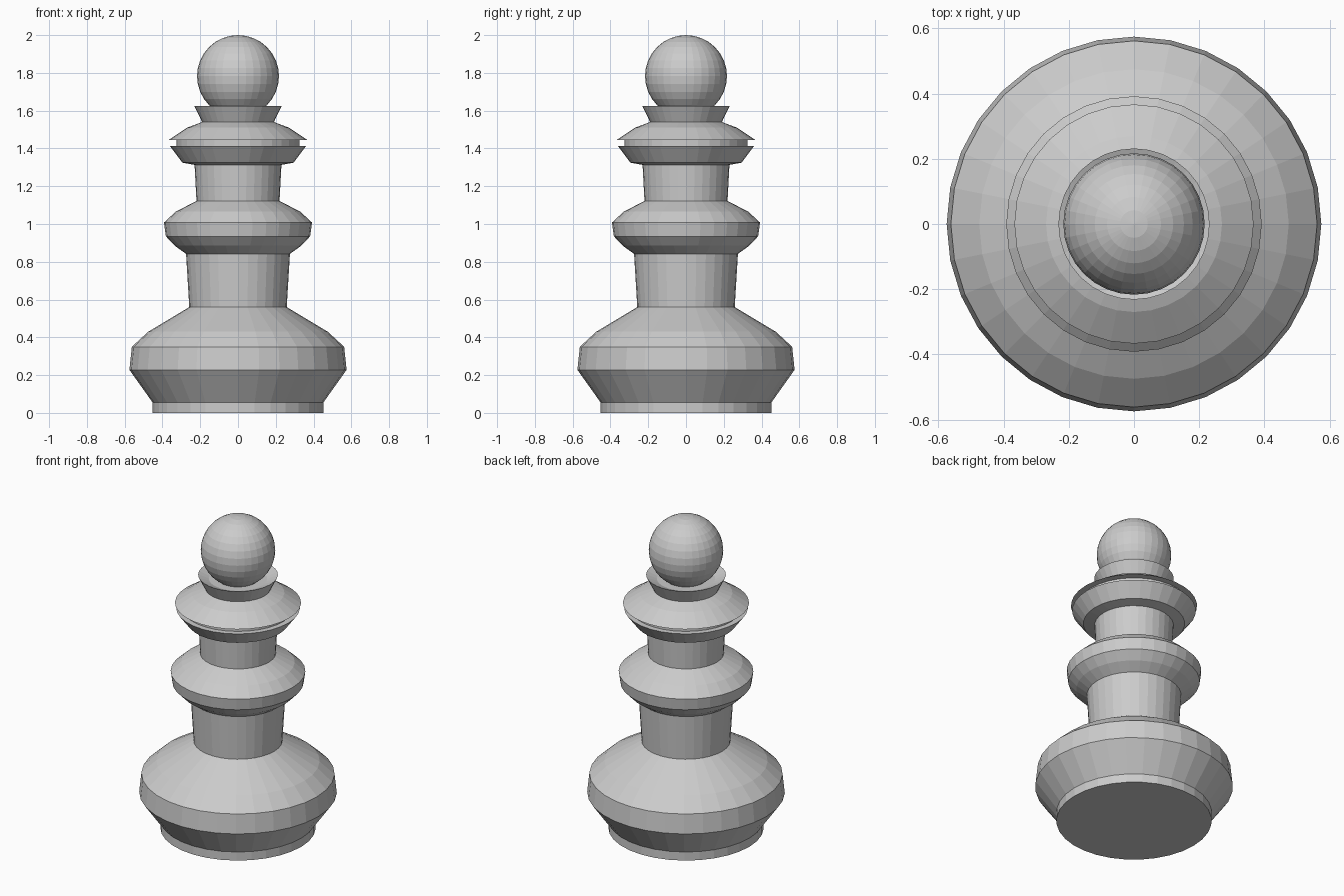
import bpy, bmesh
from math import radians
from mathutils import Matrix

cube = bpy.data.objects.get("Cube")
if cube:
    bpy.data.objects.remove(cube, do_unlink=True)

SIDES = 32

# Single plain grey
grey = bpy.data.materials.new("grey")
grey.use_nodes = True
colour = (0.6, 0.6, 0.6, 1)
grey.diffuse_color = colour
grey.node_tree.nodes["Principled BSDF"].inputs["Base Color"].default_value = colour


def finish(name, bm):
    """Turn a bmesh into a flat-shaded grey object."""
    bmesh.ops.recalc_face_normals(bm, faces=bm.faces)
    mesh = bpy.data.meshes.new(name)
    bm.to_mesh(mesh)
    bm.free()
    mesh.materials.append(grey)
    obj = bpy.data.objects.new(name, mesh)
    bpy.context.collection.objects.link(obj)
    return obj


def lathe(name, profile):
    """Spin a list of (radius, height) points around z."""
    bm = bmesh.new()
    verts = [bm.verts.new((r, 0, z)) for r, z in profile]
    edges = [bm.edges.new(pair) for pair in zip(verts, verts[1:])]
    bmesh.ops.spin(bm, geom=verts + edges, cent=(0, 0, 0), axis=(0, 0, 1),
                   angle=radians(360), steps=SIDES, use_duplicate=False)
    bmesh.ops.remove_doubles(bm, verts=bm.verts, dist=0.0005)
    return finish(name, bm)


# Turned body: foot, lower stem, middle ring, upper stem, double collar, cup
foot = [(0, 0), (0.452, 0), (0.452, 0.055), (0.575, 0.228),
        (0.562, 0.35), (0.475, 0.43), (0.258, 0.56)]
lower_stem = [(0.275, 0.842)]
middle_ring = [(0.335, 0.885), (0.382, 0.935), (0.392, 1.008),
               (0.33, 1.065), (0.22, 1.122)]
upper_stem = [(0.23, 1.313)]
collar = [(0.295, 1.325), (0.36, 1.412), (0.325, 1.412), (0.325, 1.445),
          (0.367, 1.445), (0.27, 1.51), (0.19, 1.54)]
cup = [(0.232, 1.625), (0.17, 1.6), (0, 1.595)]
lathe("turned_body", foot + lower_stem + middle_ring + upper_stem + collar + cup)

# Ball finial resting in the cup
bm = bmesh.new()
bmesh.ops.create_uvsphere(bm, u_segments=SIDES, v_segments=16, radius=0.217,
                          matrix=Matrix.Translation((0, 0, 1.783)))
finish("ball_finial", bm)
